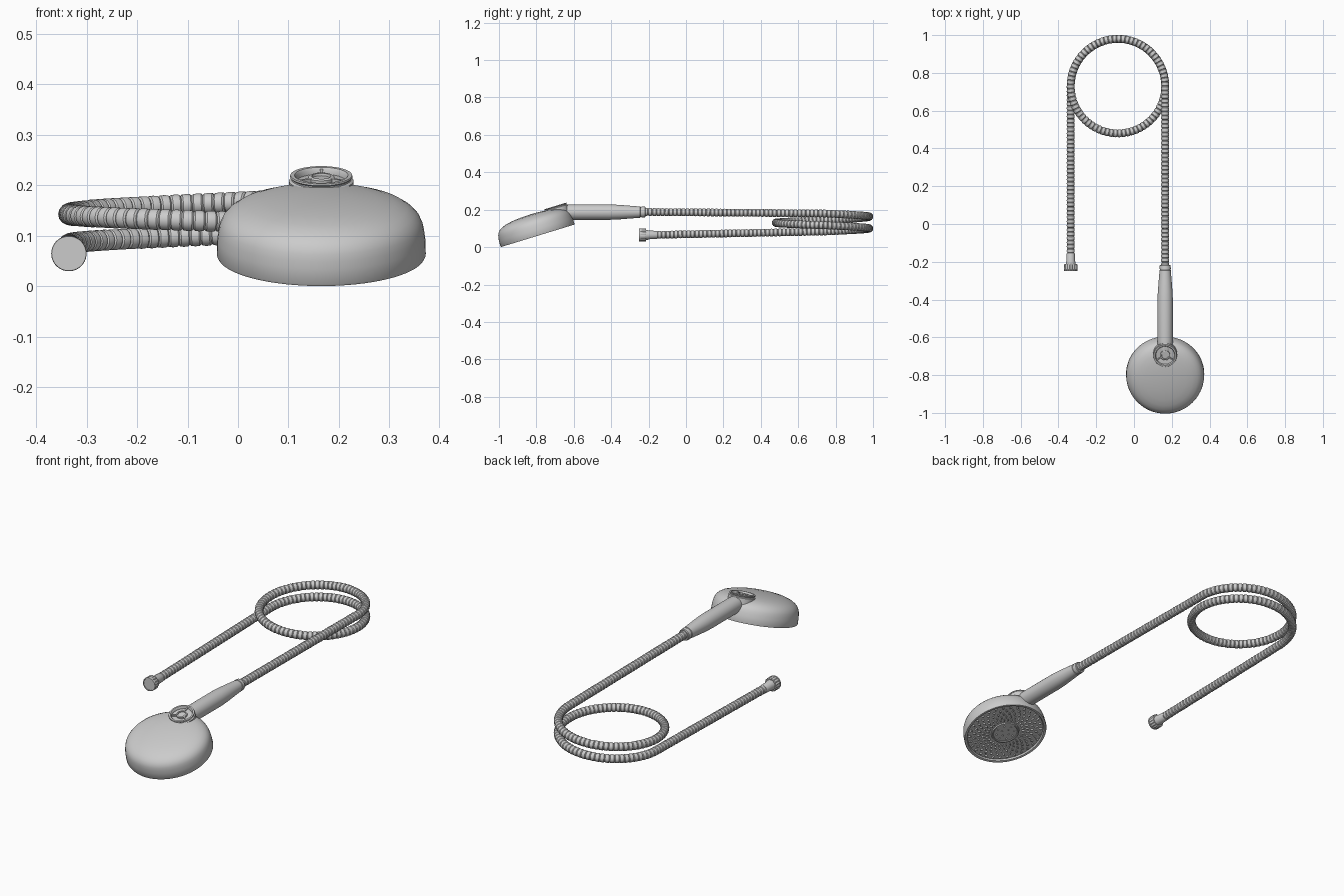
import bpy, bmesh
from math import sin, cos, pi, radians
from mathutils import Matrix, Vector

if "Cube" in bpy.data.objects:
    bpy.data.objects.remove(bpy.data.objects["Cube"])


def finish(name, bm):
    bmesh.ops.remove_doubles(bm, verts=bm.verts, dist=1e-5)
    bmesh.ops.recalc_face_normals(bm, faces=bm.faces)
    me = bpy.data.meshes.new(name)
    bm.to_mesh(me)
    bm.free()
    ob = bpy.data.objects.new(name, me)
    bpy.context.collection.objects.link(ob)
    return ob


def bridge(bm, rings):
    for a, b in zip(rings, rings[1:]):
        n = len(a)
        for i in range(n):
            bm.faces.new((a[i], a[(i + 1) % n], b[(i + 1) % n], b[i]))


def lathe(name, profile, mat, segs=48, flute=None):
    """Spin (radius, height) points about local z; flute(i, k) scales the radius."""
    bm = bmesh.new()
    rings = []
    for k, (r, h) in enumerate(profile):
        ring = []
        for i in range(segs):
            a = 2 * pi * i / segs
            q = max(r, 1e-7) * (flute(i, k) if flute else 1)
            ring.append(bm.verts.new(mat @ Vector((q * cos(a), q * sin(a), h))))
        rings.append(ring)
    bridge(bm, rings)
    return finish(name, bm)


HX = 0.165
HEAD = Matrix.Translation((HX, -0.793, 0.0605)) @ Matrix.Rotation(radians(17), 4, 'X')
ALONG_Y = Matrix.Rotation(radians(-90), 4, 'X')

# Shower head shell with recessed spray face
lathe("shower_head", [
    (0, 0.009), (0.19, 0.009), (0.194, 0.001), (0.199, 0), (0.205, 0), (0.207, 0.004),
    (0.206, 0.035), (0.204, 0.05), (0.201, 0.064), (0.195, 0.077), (0.185, 0.088),
    (0.17, 0.098), (0.145, 0.107), (0.11, 0.114), (0.06, 0.119), (0, 0.121)], HEAD, 72)

# Centre plate of the spray face
lathe("spray_centre", [(0, 0.006), (0.06, 0.006), (0.063, 0.003), (0.069, 0.003),
                       (0.072, 0.012)], HEAD, 48)

# Nozzles: wedge-shaped ones in rings, small round ones in the centre
bm = bmesh.new()
for ring in range(5):
    rad, count = 0.09 + 0.022 * ring, 30
    for i in range(count):
        a = 2 * pi * (i + 0.5 * (ring % 2)) / count
        m = HEAD @ Matrix.Rotation(a, 4, 'Z') @ Matrix.Translation((rad, 0, 0.006)) \
            @ Matrix.Diagonal((1.35, 0.5 + 0.1 * ring, 1, 1))
        bmesh.ops.create_cone(bm, cap_ends=True, segments=3, radius1=0.005,
                              radius2=0.009, depth=0.009, matrix=m)
for rad, count in ((0.022, 4), (0.045, 8)):
    for i in range(count):
        m = HEAD @ Matrix.Rotation(2 * pi * i / count, 4, 'Z') @ Matrix.Translation((rad, 0, 0.005))
        bmesh.ops.create_cone(bm, cap_ends=True, segments=8, radius1=0.003,
                              radius2=0.005, depth=0.006, matrix=m)
finish("spray_nozzles", bm)

# Selector button: ring, recess, hub and three spokes
BUTTON = HEAD @ Matrix.Translation((0, 0.138, 0.125))
lathe("button_ring", [(0.064, -0.04), (0.064, -0.012), (0.059, -0.009), (0.059, -0.006),
                      (0.062, -0.003), (0.061, 0), (0.053, 0), (0.05, -0.004),
                      (0.049, -0.013), (0, -0.013)], BUTTON, 40)
lathe("button_hub", [(0.026, -0.014), (0.026, -0.004), (0.023, -0.002), (0.019, -0.002),
                     (0.018, -0.007), (0, -0.007)], BUTTON, 32)
bm = bmesh.new()
for a in (90, 210, 330):
    m = BUTTON @ Matrix.Rotation(radians(a), 4, 'Z') @ Matrix.Translation((0.038, 0, -0.008)) \
        @ Matrix.Diagonal((0.03, 0.006, 0.01, 1))
    bmesh.ops.create_cube(bm, size=1, matrix=m)
finish("button_spokes", bm)

# Handle, running back from the head
lathe("handle", [(0, -0.04), (0.03, -0.035), (0.038, -0.01), (0.041, 0.03), (0.041, 0.24),
                 (0.039, 0.29), (0.035, 0.34), (0.031, 0.39), (0.03, 0.405), (0.027, 0.406),
                 (0.027, 0.411), (0.03, 0.412), (0.029, 0.43), (0.026, 0.433), (0, 0.433)],
      Matrix.Translation((HX, -0.65, 0.187)) @ ALONG_Y, 36)

# Hose path: straight run, one and a half turns, straight run back
CX, CY, R = -0.085, 0.73, 0.25
Y0, Y1 = -0.225, -0.175
L1, L2, L3 = CY - Y0, 3 * pi * R, CY - Y1
LOOP_Z = (0.18, 0.163, 0.143, 0.13, 0.117, 0.1, 0.083)


def hose_point(s):
    if s < L1:
        return Vector((CX + R, Y0 + s, 0.188 - 0.008 * s / L1))
    if s < L1 + L2:
        a = (s - L1) / R
        q = min(a / (pi / 2), 5.9999)
        k = int(q)
        z = LOOP_Z[k] + (LOOP_Z[k + 1] - LOOP_Z[k]) * (q - k)
        return Vector((CX + R * cos(a), CY + R * sin(a), z))
    t = s - L1 - L2
    return Vector((CX - R, CY - t, 0.083 - 0.018 * t / L3))


# Ribbed hose swept along the path
bm = bmesh.new()
total, ribs, sides = L1 + L2 + L3, 190, 14
rings = []
for rib in range(ribs):
    for f, r in ((0.0, 0.0175), (0.14, 0.0205), (0.5, 0.0213), (0.86, 0.0205)):
        s = total * (rib + f) / ribs
        p = hose_point(s)
        t = (hose_point(s + 0.002) - hose_point(s - 0.002)).normalized()
        side = t.cross(Vector((0, 0, 1))).normalized()
        up = side.cross(t)
        rings.append([bm.verts.new(p + r * (cos(2 * pi * i / sides) * side
                                            + sin(2 * pi * i / sides) * up))
                      for i in range(sides)])
bridge(bm, rings)
bm.faces.new(rings[0])
bm.faces.new(rings[-1])
finish("hose", bm)

# Hose end: tapered sleeve and fluted nut
END = Matrix.Translation((CX - R, -0.25, 0.065)) @ ALONG_Y
lathe("end_sleeve", [(0, 0.03), (0.026, 0.03), (0.026, 0.045), (0.023, 0.055),
                     (0.022, 0.093), (0.02, 0.097), (0, 0.097)], END, 32)
lathe("end_nut", [(0, 0.002), (0.03, 0.002), (0.03, 0), (0.034, 0), (0.035, 0.003),
                  (0.035, 0.007), (0.035, 0.008), (0.035, 0.034), (0.033, 0.037), (0, 0.037)],
      END, 64, lambda i, k: 0.93 if 6 <= k <= 8 and i % 4 < 2 else 1)

# Smooth shading with sharp edges kept
for ob in bpy.context.collection.objects:
    ob.select_set(True)
    bpy.context.view_layer.objects.active = ob
bpy.ops.object.shade_smooth_by_angle(angle=radians(32))
